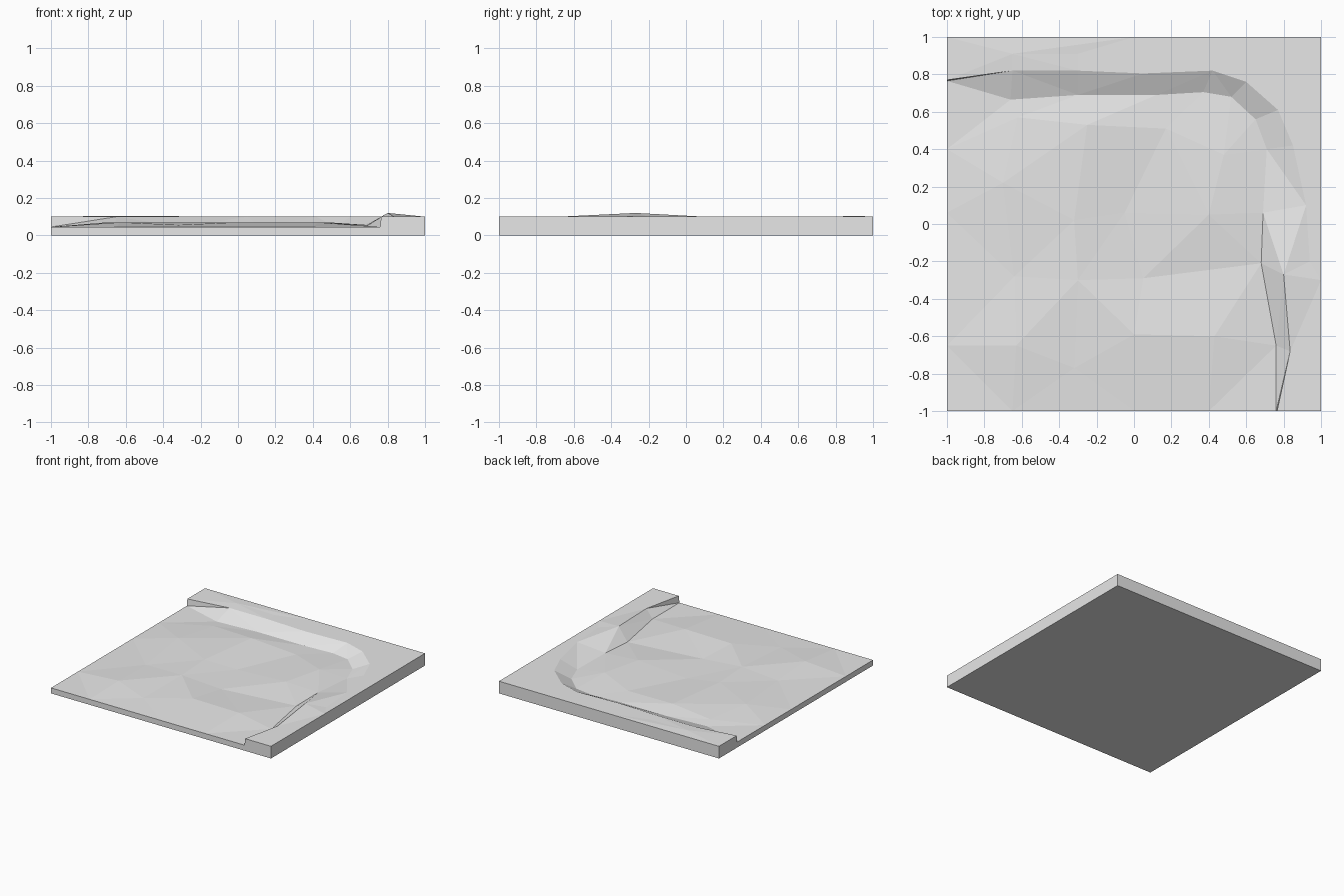
import bpy
import bmesh
from mathutils import Vector
from mathutils.geometry import delaunay_2d_cdt

default_cube = bpy.data.objects.get("Cube")
if default_cube:
    bpy.data.objects.remove(default_cube, do_unlink=True)

LOW, HIGH, PEAK = 0.045, 0.1, 0.12
MOUND, SWELL = 0.07, 0.056

stone = bpy.data.materials.new("light_grey")
stone.use_nodes = True
grey = (0.8, 0.8, 0.8, 1)
stone.diffuse_color = grey
stone.node_tree.nodes["Principled BSDF"].inputs["Base Color"].default_value = grey

points, heights, creases = [], [], []


def add_points(coords, height, linked=False):
    """Add terrain points at one height, optionally joined as a crease line."""
    start = len(points)
    points.extend(Vector(c) for c in coords)
    heights.extend([height] * len(coords))
    if linked:
        creases.extend((i, i + 1) for i in range(start, len(points) - 1))


# Upper lip of the bank, from the left end round the corner to the front
add_points([(-1, .77), (-.65, .82), (-.3, .82), (.05, .805), (.42, .82),
            (.6, .76), (.77, .61), (.85, .42), (.92, .1), (.8, -.27),
            (.835, -.68), (.765, -1)], HIGH, linked=True)
heights[9] = PEAK

# Foot of the bank
foot_start = len(points)
add_points([(-1, .765), (-.66, .665), (-.3, .69), (.12, .69), (.37, .705),
            (.52, .68), (.65, .56), (.71, .4), (.69, .06), (.68, -.21),
            (.76, -.65), (.76, -1)], LOW, linked=True)
heights[foot_start + 8] = SWELL

# Flat top of the bank and its outer border
add_points([(-1, 1), (0, 1), (1, 1), (1, .1), (1, -.3), (1, -1),
            (-.3, .91), (.6, .91), (.94, -.2)], HIGH)
add_points([(-.65, .91)], HIGH + .005)

# Low floor: border and hollows
add_points([(-1, .4), (-1, .06), (-1, -.28), (-1, -.65), (-1, -1),
            (-.65, -1), (0, -1), (.4, -1), (-.05, .06), (.05, -.29)], LOW)

# Gentle swells
add_points([(-.62, .57), (-.64, -.28), (-.32, -.77), (.17, .51)], SWELL)

# Higher mounds
add_points([(-.25, .53), (-.7, .22), (-.32, .02), (.48, .37), (.4, .05),
            (-.3, -.3), (-.63, -.65), (0, -.59), (.43, -.6)], MOUND)

# Triangulate the terrain surface
flat, _, triangles, sources, _, _ = delaunay_2d_cdt(points, creases, [], 0, 1e-5)
bm = bmesh.new()
verts = [bm.verts.new((p.x, p.y, heights[s[0]] if s else LOW))
         for p, s in zip(flat, sources)]
for tri in triangles:
    bm.faces.new([verts[i] for i in tri])

# Drop the border to the ground and close the underside
border = [e for e in bm.edges if e.is_boundary]
skirt = bmesh.ops.extrude_edge_only(bm, edges=border)["geom"]
for v in skirt:
    if isinstance(v, bmesh.types.BMVert):
        v.co.z = 0
rim = [e for e in bm.edges if e.is_boundary]
bmesh.ops.edgeloop_fill(bm, edges=rim)
bmesh.ops.recalc_face_normals(bm, faces=bm.faces[:])

mesh = bpy.data.meshes.new("terrain_tile")
bm.to_mesh(mesh)
bm.free()
mesh.materials.append(stone)
tile = bpy.data.objects.new("terrain_tile", mesh)
bpy.context.collection.objects.link(tile)
